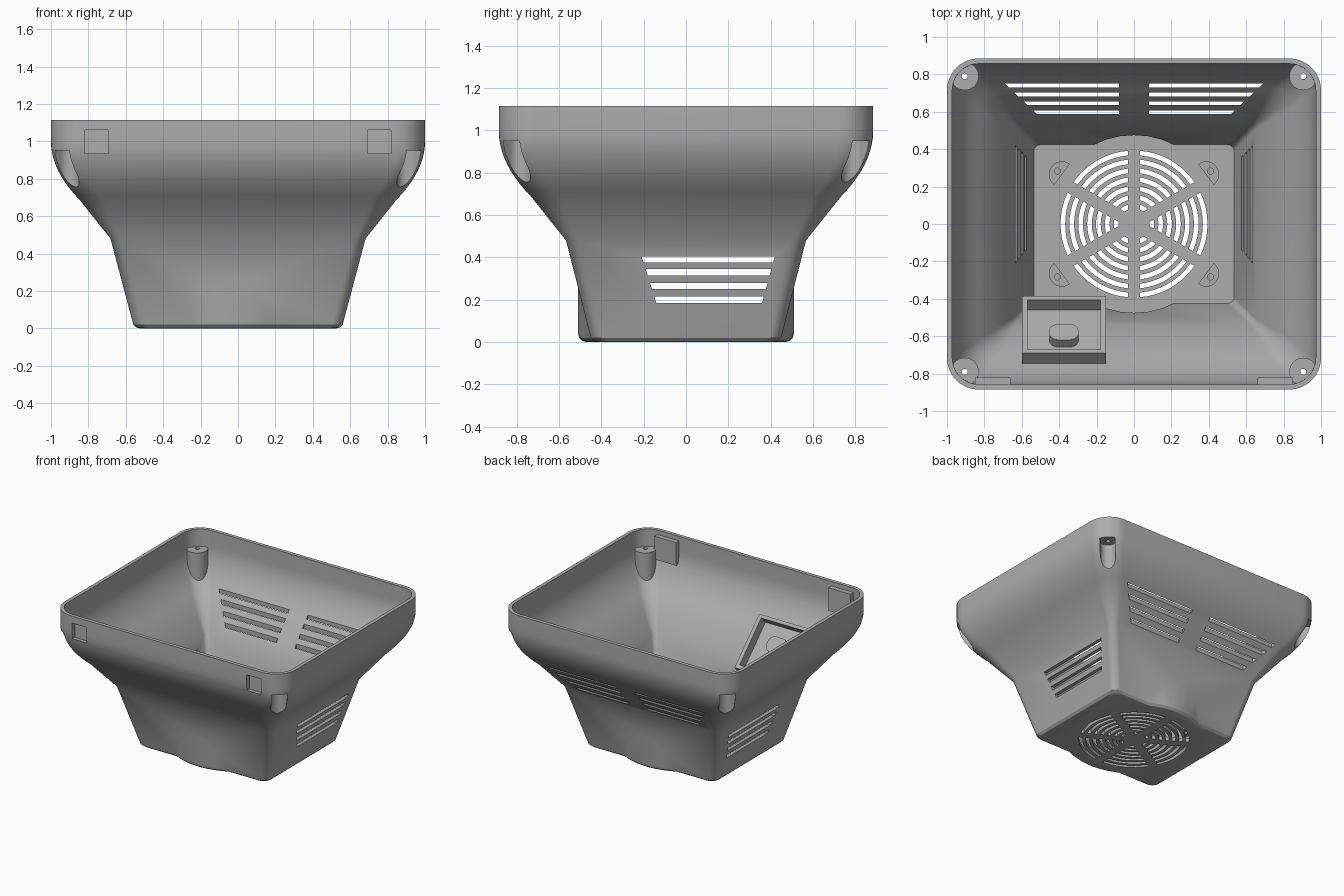
import bpy, bmesh, math
from mathutils import Matrix, Vector

if "Cube" in bpy.data.objects:
    bpy.data.objects.remove(bpy.data.objects["Cube"])

grey = bpy.data.materials.new("grey plastic")
grey.diffuse_color = (0.42, 0.42, 0.42, 1)
grey.use_nodes = True
grey.node_tree.nodes["Principled BSDF"].inputs["Base Color"].default_value = grey.diffuse_color


def rounded(z, hx, hy, r, cx=0, cy=0, seg=10):
    """Rounded rectangle ring at height z."""
    pts = []
    for q, (sx, sy) in enumerate([(1, 1), (-1, 1), (-1, -1), (1, -1)]):
        for i in range(seg + 1):
            a = math.pi / 2 * (q + i / seg)
            pts.append((cx + sx * (hx - r) + r * math.cos(a),
                        cy + sy * (hy - r) + r * math.sin(a), z))
    return pts


def disc(z, r):
    return rounded(z, r, r, r)


def box(x0, x1, y0, y1, z0, z1):
    c = [(x0, y0), (x1, y0), (x1, y1), (x0, y1)]
    return [[(x, y, z) for x, y in c] for z in (z0, z1)]


def solid(name, lofts):
    """One mesh from a list of (rings, matrix) closed lofts."""
    bm = bmesh.new()
    for rings, m in lofts:
        vs = [[bm.verts.new(m @ Vector(p)) for p in ring] for ring in rings]
        n = len(vs[0])
        for a, b in zip(vs, vs[1:]):
            for i in range(n):
                j = (i + 1) % n
                bm.faces.new((a[i], a[j], b[j], b[i]))
        bm.faces.new(vs[0][::-1])
        bm.faces.new(vs[-1])
    bmesh.ops.remove_doubles(bm, verts=bm.verts, dist=1e-5)
    bmesh.ops.recalc_face_normals(bm, faces=bm.faces)
    me = bpy.data.meshes.new(name)
    bm.to_mesh(me)
    bm.free()
    me.materials.append(grey)
    ob = bpy.data.objects.new(name, me)
    bpy.context.collection.objects.link(ob)
    return ob


def combine(target, other, op):
    mod = target.modifiers.new("bool", 'BOOLEAN')
    mod.operation, mod.solver, mod.object = op, 'EXACT', other
    bpy.context.view_layer.objects.active = target
    bpy.ops.object.modifier_apply(modifier=mod.name)
    bpy.data.objects.remove(other)


I = Matrix.Identity(4)
T = Matrix.Translation
corners = [(sx, sy) for sx in (1, -1) for sy in (1, -1)]

# Shell profile: (z, inset from the rim, corner radius)
bowl = [(0.48, 0.318, 0.06)]
for i in range(11):
    z = 0.685 + 0.0315 * i
    bowl.append((z, 0.155 * ((1 - z) / 0.315) ** 2, 0.13 + 0.004 * i))


def shell(t, foot, top):
    rings = foot + [rounded(z, 1 - d - t, 0.885 - d - t, r - t) for z, d, r in bowl]
    return rings + [rounded(top, 1 - t, 0.885 - t, 0.17 - t)]


# Outer body with the round fan bulge at the base
foot = [rounded(0.04 - 0.04 * math.sin(a), 0.525 + 0.04 * math.cos(a),
                0.415 + 0.04 * math.cos(a), 0.06)
        for a in (math.pi / 2, math.pi / 3, math.pi / 6, 0)]
housing = solid("housing", [(shell(0, foot, 1.115), I)])
bulge = [disc(0.04 - 0.04 * math.sin(a), 0.47 + 0.04 * math.cos(a))
         for a in (math.pi / 2, math.pi / 3, math.pi / 6, 0)] + [disc(0.3, 0.51)]
combine(housing, solid("bulge", [(bulge, I)]), 'UNION')

# Inside cavity
cavity = solid("cavity", [(shell(0.028, [rounded(0.03, 0.535, 0.424, 0.035)], 1.3), I)])
combine(cavity, solid("bulge_cavity", [([disc(0.03, 0.475), disc(0.29, 0.475)], I)]), 'UNION')

# Parts left standing in the cavity: corner bosses, latch blocks, tray, fan posts
bosses = [([disc(0.4, 0.075), disc(0.98, 0.075)], T((0.905 * sx, 0.79 * sy, 0)))
          for sx, sy in corners]
blocks = [(box(s * 0.755 - 0.095, s * 0.755 + 0.095, -0.95, -0.82, 0.9, 1.08), I)
          for s in (1, -1)]
tilt = T((-0.375, -0.5375, 0.6375)) @ Matrix.Rotation(-math.pi / 4, 4, 'X')
tray = [(box(-0.225, 0.225, -0.215, 0.215, -0.3, 0), tilt)]
half = [(0.07 * math.cos(a), 0.07 * math.sin(a))
        for a in [math.pi * (i / 12 - 0.5) for i in range(13)]]
posts = []
for sx, sy in corners:
    m = T((0.385 * sx, 0.265 * sy, 0)) @ Matrix.Rotation(math.atan2(0.6 * sy, 0.8 * sx), 4, 'Z')
    posts.append(([[(x, y, z) for x, y in half] for z in (-0.02, 0.06)], m))
for keep in (bosses, blocks, tray, posts):
    combine(cavity, solid("keep", keep), 'DIFFERENCE')
combine(housing, cavity, 'DIFFERENCE')

# Screw pockets open to the outside of each corner
cuts = []
for sx, sy in corners:
    m = T((0.905 * sx, 0.79 * sy, 0)) @ Matrix.Rotation(math.atan2(sy, sx), 4, 'Z')
    cuts.append(([rounded(z, 0.13, 0.055, 0.055, 0.075) for z in (0.4, 0.95)], m))

# Square latch pockets in the front wall
cuts += [(box(s * 0.755 - 0.062, s * 0.755 + 0.062, -1, -0.85, 0.935, 1.06), I)
         for s in (1, -1)]

# Side vents, running through both walls
for z in (0.185, 0.25, 0.315, 0.375):
    def ends(h):
        k = (h - 0.185) / 0.22
        return -0.14 - 0.07 * k, 0.36 + 0.06 * k
    (a, b), (c, d) = ends(z), ends(z + 0.03)
    q = [(a, z), (b, z), (d, z + 0.03), (c, z + 0.03)]
    cuts.append(([[(x, y, h) for y, h in q] for x in (-1.2, 1.2)], I))

# Rear vents in two mirrored banks
for y in (0.588, 0.635, 0.683, 0.73):
    w = 0.52 + (y - 0.588) * 1.05
    for s in (1, -1):
        q = [(0.08 * s, y), (w * s, y), ((w + 0.021) * s, y + 0.02), (0.08 * s, y + 0.02)]
        cuts.append(([[(x, v, z) for x, v in q] for z in (0.3, 0.9)], I))

# Fan grille: seven slotted rings split by six spokes
for ring in range(7):
    r0 = 0.083 + 0.0475 * ring
    r1 = r0 + 0.025
    for k in range(6):
        mid = k * math.pi / 3
        pts = []
        for r, order in ((r0, 1), (r1, -1)):
            span = math.pi / 6 - math.asin(0.032 / r)
            pts += [(r * math.cos(mid + order * span * t), r * math.sin(mid + order * span * t))
                    for t in [i / 4 - 1 for i in range(9)]]
        cuts.append(([[(x, y, z) for x, y in pts] for z in (-0.1, 0.05)], I))
combine(housing, solid("cuts", cuts), 'DIFFERENCE')

# Tray recess with a raised rounded pad, and screw holes
recess = solid("recess", [(box(-0.195, 0.195, -0.19, 0.185, -0.075, 0.1), tilt)])
pad = [rounded(z, 0.078, 0.06, 0.05, 0, -0.036) for z in (-0.2, -0.02)]
combine(recess, solid("pad", [(pad, tilt)]), 'DIFFERENCE')
combine(housing, recess, 'DIFFERENCE')
holes = []
for sx, sy in corners:
    holes.append(([disc(0.9, 0.016), disc(1.05, 0.016)], T((0.905 * sx, 0.79 * sy, 0))))
    holes.append(([disc(0.03, 0.016), disc(0.1, 0.016)], T((0.41 * sx, 0.283 * sy, 0))))
combine(housing, solid("holes", holes), 'DIFFERENCE')

# Smooth curves, crisp edges
bpy.ops.object.select_all(action='DESELECT')
housing.select_set(True)
bpy.context.view_layer.objects.active = housing
bpy.ops.object.shade_smooth_by_angle(angle=math.radians(28))
